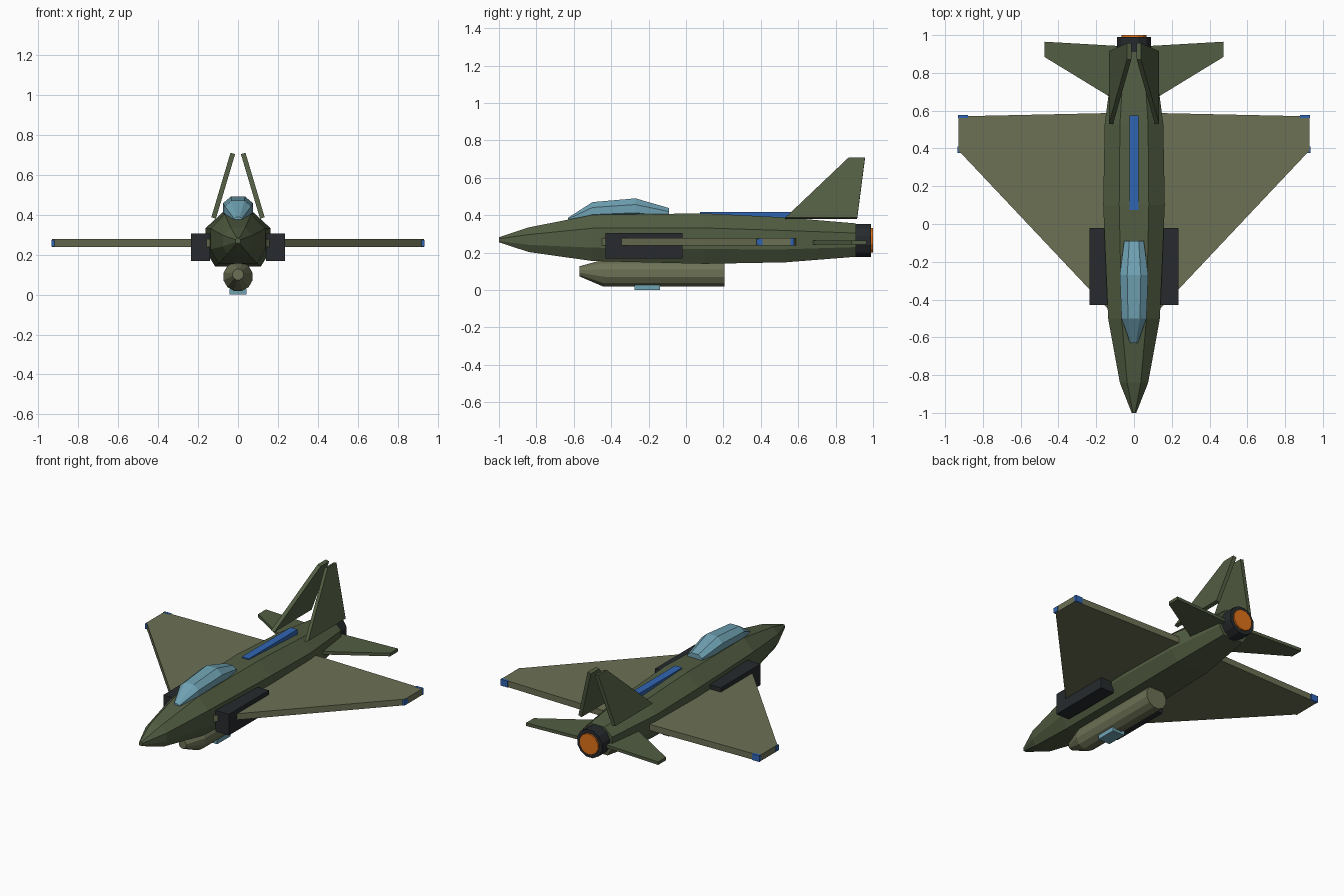
import bpy, bmesh, math
from mathutils import Vector

if "Cube" in bpy.data.objects:
    bpy.data.objects.remove(bpy.data.objects["Cube"])


def material(name, r, g, b):
    m = bpy.data.materials.new(name)
    m.diffuse_color = (r, g, b, 1)
    m.use_nodes = True
    m.node_tree.nodes["Principled BSDF"].inputs["Base Color"].default_value = m.diffuse_color
    return m


OLIVE = material("olive", 0.085, 0.11, 0.055)
LIGHT_OLIVE = material("light_olive", 0.15, 0.165, 0.09)
DARK = material("dark", 0.02, 0.023, 0.026)
GLASS = material("glass", 0.16, 0.36, 0.45)
BLUE = material("blue", 0.03, 0.13, 0.45)
ORANGE = material("orange", 0.75, 0.17, 0.01)


def finish(name, bm, mat):
    bmesh.ops.recalc_face_normals(bm, faces=bm.faces[:])
    mesh = bpy.data.meshes.new(name)
    bm.to_mesh(mesh)
    bm.free()
    mesh.materials.append(mat)
    ob = bpy.data.objects.new(name, mesh)
    bpy.context.collection.objects.link(ob)
    return ob


def loft(name, rings, mat):
    """Skin a list of closed point loops and cap both ends."""
    bm = bmesh.new()
    loops = [[bm.verts.new(p) for p in ring] for ring in rings]
    for a, b in zip(loops, loops[1:]):
        for i in range(len(a)):
            j = (i + 1) % len(a)
            bm.faces.new((a[i], a[j], b[j], b[i]))
    bm.faces.new(loops[0])
    bm.faces.new(loops[-1])
    return finish(name, bm, mat)


def box(name, x, y, z, mat):
    ring = lambda yy: [(x[0], yy, z[0]), (x[1], yy, z[0]), (x[1], yy, z[1]), (x[0], yy, z[1])]
    return loft(name, [ring(y[0]), ring(y[1])], mat)


def slab(name, outline, normal, thickness, mat):
    """Flat panel of even thickness centred on its outline."""
    off = Vector(normal).normalized() * thickness / 2
    return loft(name, [[Vector(p) + s * off for p in outline] for s in (-1, 1)], mat)


def mirror(ob):
    ob.modifiers.new("mirror", "MIRROR").use_axis[0] = True


def turned(name, stations, sides, mat):
    """Round body along y from (y, z centre, radius) stations."""
    angles = [2 * math.pi * (i + 0.5) / sides for i in range(sides)]
    return loft(name, [[(r * math.cos(a), y, z + r * math.sin(a)) for a in angles]
                       for y, z, r in stations], mat)


def body(name, half, stations, mat):
    """Faceted body from (y, half width, bottom, top) stations."""
    section = half + [(-x, z) for x, z in reversed(half)]
    return loft(name, [[(x * w, y, (lo + hi) / 2 + z * (hi - lo) / 2) for x, z in section]
                       for y, w, lo, hi in stations], mat)


# Fuselage and canopy
body("fuselage", [(0.7, -1), (1, -0.42), (1, 0.42), (0.48, 1)],
     [(-1, 0.012, 0.255, 0.282), (-0.84, 0.075, 0.203, 0.335), (-0.5, 0.137, 0.155, 0.402),
      (0.1, 0.163, 0.14, 0.41), (0.53, 0.155, 0.148, 0.388), (0.91, 0.105, 0.178, 0.356)], OLIVE)
body("canopy", [(0.45, -1), (1, -0.4), (1, 0.4), (0.48, 1)],
     [(-0.63, 0.02, 0.365, 0.387), (-0.5, 0.066, 0.375, 0.47),
      (-0.27, 0.075, 0.38, 0.49), (-0.09, 0.052, 0.375, 0.438)], GLASS)

# Main wings, tailplanes and inward leaning fins
mirror(slab("wing", [(0.10, -0.49, 0.257), (0.93, 0.39, 0.257), (0.93, 0.57, 0.257),
                     (0.10, 0.588, 0.257)], (0, 0, 1), 0.04, LIGHT_OLIVE))
mirror(slab("tailplane", [(0.09, 0.65, 0.254), (0.475, 0.885, 0.254), (0.475, 0.965, 0.254),
                          (0.09, 0.943, 0.254)], (0, 0, 1), 0.02, OLIVE))
mirror(slab("tail_fin", [(0.122, 0.53, 0.383), (0.026, 0.87, 0.706), (0.026, 0.957, 0.706),
                         (0.122, 0.915, 0.383)], (0.323, 0, 0.096), 0.024, OLIVE))

# Side intakes and wing tip lights
mirror(box("intake", (0.14, 0.236), (-0.43, -0.02), (0.168, 0.305), DARK))
mirror(box("front_tip_light", (0.902, 0.934), (0.377, 0.41), (0.24, 0.274), BLUE))
mirror(box("rear_tip_light", (0.88, 0.931), (0.56, 0.577), (0.237, 0.278), BLUE))

# Dorsal strip
box("dorsal_strip", (-0.025, 0.025), (0.075, 0.575), (0.38, 0.417), BLUE)

# Engine nozzle and glow
turned("nozzle", [(0.89, 0.265, 0.092), (0.99, 0.265, 0.092)], 12, DARK)
turned("nozzle_glow", [(0.97, 0.265, 0.068), (1.0, 0.265, 0.068)], 12, ORANGE)

# Belly pod with sensor window
turned("belly_pod", [(-0.57, 0.1, 0.028), (-0.44, 0.09, 0.075), (0.205, 0.09, 0.075)],
       12, LIGHT_OLIVE)
box("pod_sensor", (-0.043, 0.043), (-0.275, -0.14), (0.0, 0.028), GLASS)
